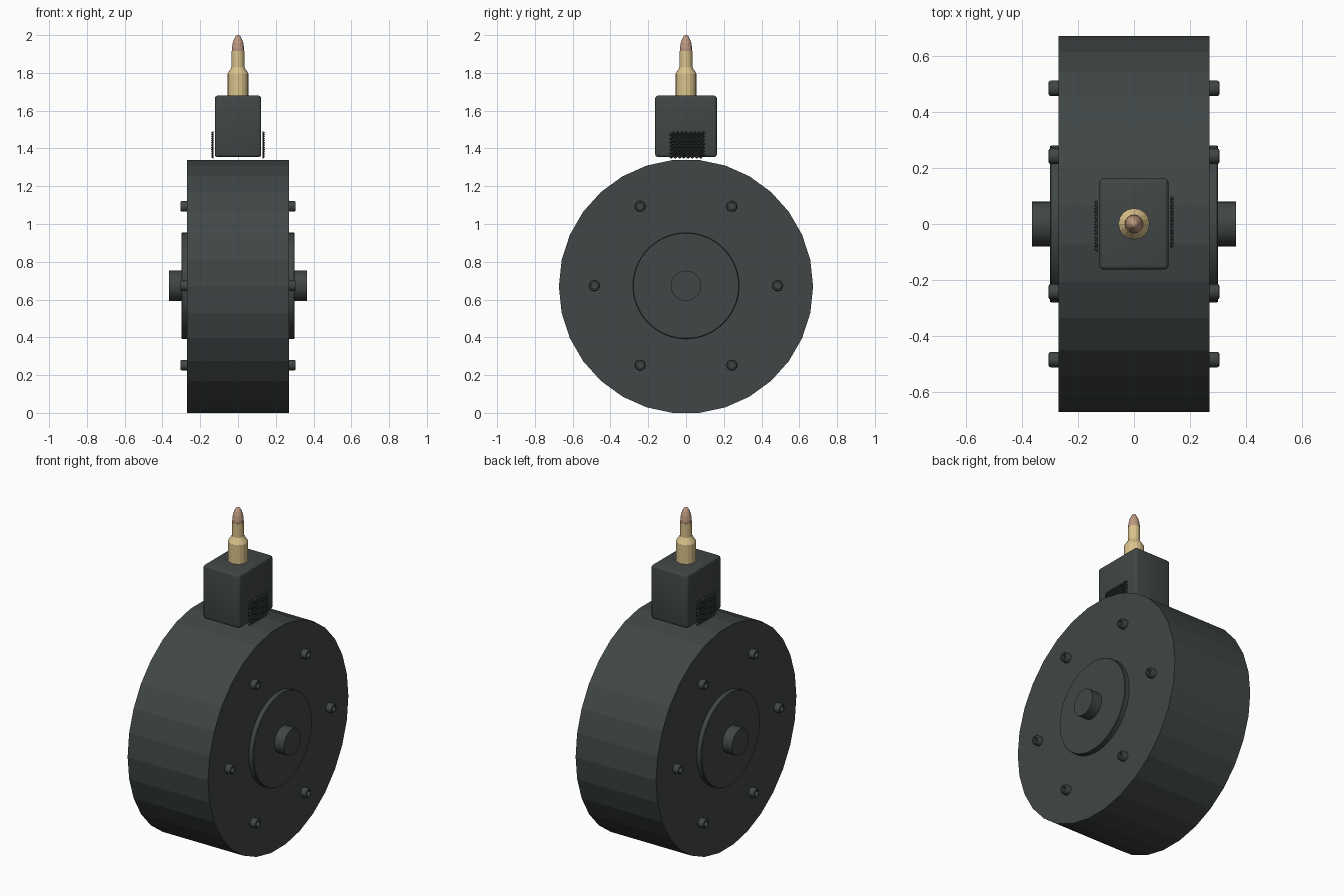
import bpy, bmesh, math
from mathutils import Matrix, Vector

if "Cube" in bpy.data.objects:
    bpy.data.objects.remove(bpy.data.objects["Cube"])

def material(name, rgb):
    m = bpy.data.materials.new(name)
    m.diffuse_color = (*rgb, 1)
    m.use_nodes = True
    m.node_tree.nodes["Principled BSDF"].inputs["Base Color"].default_value = m.diffuse_color
    return m

GUNMETAL = material("dark gunmetal", (0.052, 0.062, 0.061))
BRASS = material("brass", (0.70, 0.54, 0.26))
COPPER = material("copper", (0.53, 0.32, 0.22))
CZ = 0.673  # height of the drum axis

def finish(name, bm, mat, smooth=None):
    bmesh.ops.recalc_face_normals(bm, faces=bm.faces)
    me = bpy.data.meshes.new(name)
    bm.to_mesh(me)
    bm.free()
    me.materials.append(mat)
    ob = bpy.data.objects.new(name, me)
    bpy.context.collection.objects.link(ob)
    if smooth:
        bpy.context.view_layer.objects.active = ob
        ob.select_set(True)
        bpy.ops.object.shade_smooth_by_angle(angle=math.radians(smooth))
        ob.select_set(False)
    return ob

def lathe(name, profile, sides, mat, matrix=Matrix(), smooth=None):
    """Turn a (radius, height) profile about z, cap both ends, then place it."""
    bm = bmesh.new()
    rings = [[bm.verts.new((r * math.cos(2 * math.pi * i / sides),
                            r * math.sin(2 * math.pi * i / sides), h))
              for i in range(sides)] for r, h in profile]
    for a, b in zip(rings, rings[1:]):
        for i in range(sides):
            j = (i + 1) % sides
            bm.faces.new((a[i], a[j], b[j], b[i]))
    bm.faces.new(rings[0])
    bm.faces.new(rings[-1])
    bm.transform(matrix)
    return finish(name, bm, mat, smooth)

def axis_out(side, y=0.0, z=CZ):
    """Local z points outward along x on the given side."""
    frame = Matrix(((0, 0, side, 0), (side, 0, 0, y), (0, 1, 0, z), (0, 0, 0, 1)))
    return frame

# Faceted drum, with corners on the y axis and flats at top and bottom
lathe("drum_body", [(CZ, -0.27), (CZ, 0.27)], 30, GUNMETAL, axis_out(1, z=CZ * math.cos(math.pi / 30)))

for side, label in ((1, "right"), (-1, "left")):
    # Hub plate and axle knob
    lathe(f"hub_plate_{label}", [(0.281, 0.26), (0.281, 0.296), (0.278, 0.30)],
          64, GUNMETAL, axis_out(side), 30)
    lathe(f"axle_knob_{label}", [(0.08, 0.29), (0.08, 0.365)], 32, GUNMETAL, axis_out(side), 30)
    # Ring of six socket bolts
    for k in range(6):
        a = k * math.pi / 3
        lathe(f"bolt_{label}_{k + 1}",
              [(0.028, 0.26), (0.028, 0.298), (0.025, 0.304), (0.022, 0.305),
               (0.016, 0.305), (0.016, 0.285)],
              18, GUNMETAL, axis_out(side, 0.485 * math.cos(a), CZ + 0.485 * math.sin(a)), 40)
    # Knurled grip: staggered small pyramids standing just off the feed block
    bm = bmesh.new()
    for row in range(14):
        for col in range(8):
            y = side * (-0.078 + 0.0225 * col + (0.01125 if row % 2 else 0))
            z = 1.355 + 0.0098 * row
            base = [bm.verts.new((side * 0.130, y + dy, z + dz))
                    for dy, dz in ((0.011, 0), (0, 0.0095), (-0.011, 0), (0, -0.0095))]
            tip = bm.verts.new((side * 0.144, y, z))
            bm.faces.new(base)
            for i in range(4):
                bm.faces.new((base[i], base[(i + 1) % 4], tip))
    finish(f"grip_knurling_{label}", bm, GUNMETAL)

# Feed block with rounded edges
bm = bmesh.new()
bmesh.ops.create_cube(bm, size=1)
bm.transform(Matrix.Translation((0, 0, 1.517)) @ Matrix.Diagonal((0.246, 0.326, 0.325, 1)))
bmesh.ops.bevel(bm, geom=list(bm.edges), offset=0.014, segments=3, profile=0.5, affect='EDGES')
finish("feed_block", bm, GUNMETAL, 35)

# Round on top: necked case and pointed tip
lathe("round_case", [(0.056, 1.62), (0.056, 1.795), (0.034, 1.83), (0.034, 1.915)], 16, BRASS)
lathe("round_tip", [(0.032, 1.90), (0.032, 1.932), (0.028, 1.957), (0.020, 1.98),
                    (0.011, 1.996), (0.005, 2.0)], 16, COPPER)
